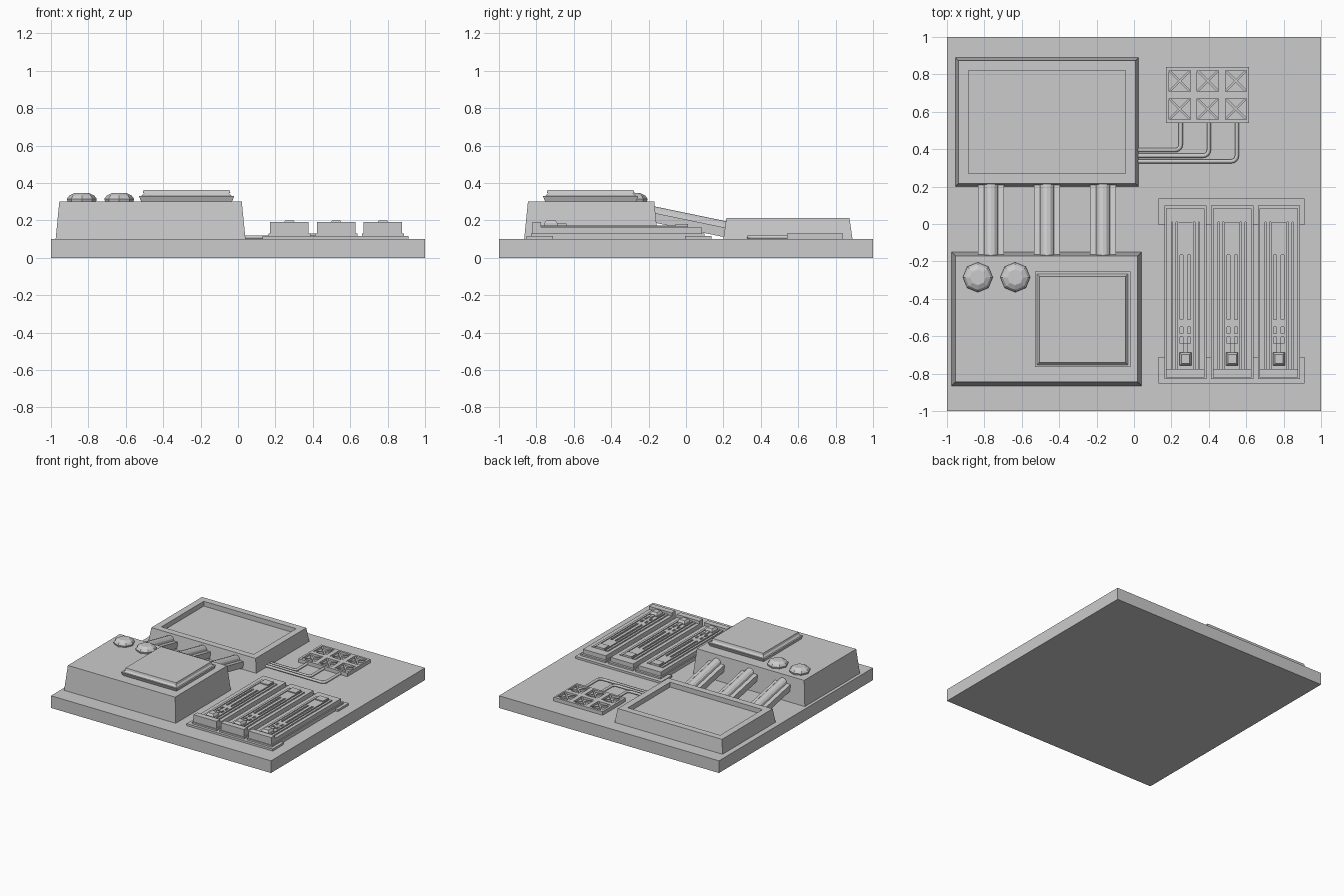
import bpy, bmesh
from math import pi, cos, sin
from mathutils import Matrix

if "Cube" in bpy.data.objects:
    bpy.data.objects.remove(bpy.data.objects["Cube"])


def mesh_object(name, bm):
    bmesh.ops.recalc_face_normals(bm, faces=bm.faces)
    me = bpy.data.meshes.new(name)
    bm.to_mesh(me)
    bm.free()
    ob = bpy.data.objects.new(name, me)
    bpy.context.collection.objects.link(ob)
    return ob


def stack(name, x0, x1, y0, y1, levels):
    """Rectangular solid built from (z, inset) rings."""
    bm = bmesh.new()
    rings = []
    for z, i in levels:
        rings.append([bm.verts.new(p) for p in ((x0 + i, y0 + i, z), (x1 - i, y0 + i, z),
                                                (x1 - i, y1 - i, z), (x0 + i, y1 - i, z))])
    for a, b in zip(rings, rings[1:]):
        for k in range(4):
            bm.faces.new((a[k], a[(k + 1) % 4], b[(k + 1) % 4], b[k]))
    bm.faces.new(rings[0][::-1])
    bm.faces.new(rings[-1])
    return mesh_object(name, bm)


def box(name, x0, x1, y0, y1, z0, z1):
    return stack(name, x0, x1, y0, y1, [(z0, 0), (z1, 0)])


def cut(target, cutter):
    mod = target.modifiers.new("cut", 'BOOLEAN')
    mod.operation = 'DIFFERENCE'
    mod.object = cutter
    mod.solver = 'EXACT'
    cutter.hide_render = True
    cutter.hide_set(True)
    bpy.context.view_layer.objects.active = target
    bpy.ops.object.modifier_apply(modifier=mod.name)
    bpy.data.objects.remove(cutter)


def wire(name, pts, radius):
    """Round wire with a filleted corner."""
    cu = bpy.data.curves.new(name, 'CURVE')
    cu.dimensions = '3D'
    cu.bevel_depth = radius
    cu.bevel_resolution = 1
    cu.use_fill_caps = True
    sp = cu.splines.new('POLY')
    sp.points.add(len(pts) - 1)
    for p, co in zip(sp.points, pts):
        p.co = (*co, 1)
    ob = bpy.data.objects.new(name, cu)
    bpy.context.collection.objects.link(ob)


# Board
box("base_board", -1, 1, -1, 1, 0, 0.1)

# Front-left housing with raised lid
stack("front_housing", -0.975, 0.04, -0.865, -0.15, [(0.1, 0), (0.302, 0.02)])
stack("housing_lid", -0.53, -0.02, -0.765, -0.255,
      [(0.30, 0.012), (0.33, 0), (0.33, 0.012), (0.345, 0.028), (0.345, 0.02),
       (0.362, 0.025)])

# Octagonal domed knobs
for n, x in enumerate((-0.835, -0.635)):
    bm = bmesh.new()
    rings = []
    for r, z in ((0.076, 0.30), (0.08, 0.315), (0.067, 0.332), (0.042, 0.345)):
        rings.append([bm.verts.new((x + r * cos(k * pi / 4), -0.285 + r * sin(k * pi / 4), z))
                      for k in range(8)])
    for a, b in zip(rings, rings[1:]):
        for k in range(8):
            bm.faces.new((a[k], a[(k + 1) % 8], b[(k + 1) % 8], b[k]))
    bm.faces.new(rings[0][::-1])
    bm.faces.new(rings[-1])
    mesh_object(f"knob_{n}", bm)

# Back-left tray with shallow recess
stack("back_tray", -0.955, 0.025, 0.2, 0.89,
      [(0.1, 0), (0.212, 0.016), (0.212, 0.07), (0.172, 0.07)])

# Sloping ducts: plank with a rounded ridge
half = [(-0.07, -0.085), (-0.07, -0.033), (-0.037, -0.033)]
ridge = [(-0.037 * cos(k * pi / 6), -0.033 + 0.035 * sin(k * pi / 6)) for k in range(1, 6)]
section = half + ridge + [(-x, z) for x, z in reversed(half)]
for n, cx in enumerate((-0.765, -0.465, -0.165)):
    bm = bmesh.new()
    a, b = [[bm.verts.new((cx + x, y, top + z)) for x, z in section]
            for y, top in ((-0.18, 0.275), (0.23, 0.19))]
    m = len(section)
    for k in range(m):
        bm.faces.new((a[k], a[(k + 1) % m], b[(k + 1) % m], b[k]))
    bm.faces.new(a[::-1])
    bm.faces.new(b)
    mesh_object(f"duct_{n}", bm)

# Vent panel: six wells crossed by diagonal bars
panel = box("vent_panel", 0.17, 0.615, 0.54, 0.84, 0.095, 0.13)
for cx in (0.245, 0.395, 0.545):
    for cy in (0.765, 0.615):
        cut(panel, box("well_cutter", cx - 0.057, cx + 0.057, cy - 0.057, cy + 0.057, 0.112, 0.2))
        for s in (1, -1):
            bar = box("vent_cross", -0.075, 0.075, -0.006, 0.006, 0.11, 0.127)
            bar.data.transform(Matrix.Translation((cx, cy, 0)) @ Matrix.Rotation(s * pi / 4, 4, 'Z'))

# Bent wires from tray to vent panel
for n, (x, y) in enumerate(((0.25, 0.395), (0.4, 0.365), (0.55, 0.335))):
    f = 0.03
    bend = [(x - f + f * sin(t), y + f - f * cos(t), 0.11)
            for t in (k * pi / 8 for k in range(5))]
    wire(f"wire_{n}", [(0.0, y, 0.11)] + bend + [(x, 0.55, 0.11)], 0.011)

# Mounting strips under the slots
box("front_strip", 0.13, 0.912, -0.852, -0.71, 0.095, 0.117)
box("back_strip", 0.13, 0.912, -0.005, 0.135, 0.095, 0.117)

# Three slider slots
for n, cx in enumerate((0.275, 0.525, 0.775)):
    def part(name, w, y0, y1, z0, z1, dx=0.0):
        return box(f"{name}_{n}", cx + dx - w / 2, cx + dx + w / 2, y0, y1, z0, z1)

    part("slot_base", 0.226, -0.83, 0.1, 0.095, 0.13)
    body = part("slot_body", 0.206, -0.822, 0.082, 0.11, 0.165)
    cut(body, part("channel_cutter", 0.15, -0.78, 0.012, 0.145, 0.25))
    part("slot_end_wall", 0.206, -0.822, -0.775, 0.12, 0.19)
    module = part("slot_module", 0.085, -0.775, 0.012, 0.14, 0.172)
    for s in (-1, 1):
        part("slot_rail", 0.018, -0.775, 0.012, 0.14, 0.17, s * 0.06)
        # long slit and short indicator notches
        for y0, y1 in ((-0.51, -0.165), (-0.585, -0.55), (-0.64, -0.605)):
            cut(module, part("slit_cutter", 0.016, y0, y1, 0.162, 0.25, s * 0.02))
    part("slot_button", 0.075, -0.055, 0.012, 0.15, 0.18)
    part("latch_neck", 0.024, -0.7, -0.64, 0.15, 0.182)
    stack(f"latch_{n}", cx - 0.032, cx + 0.032, -0.757, -0.687, [(0.15, 0), (0.185, 0), (0.2, 0.01)])
